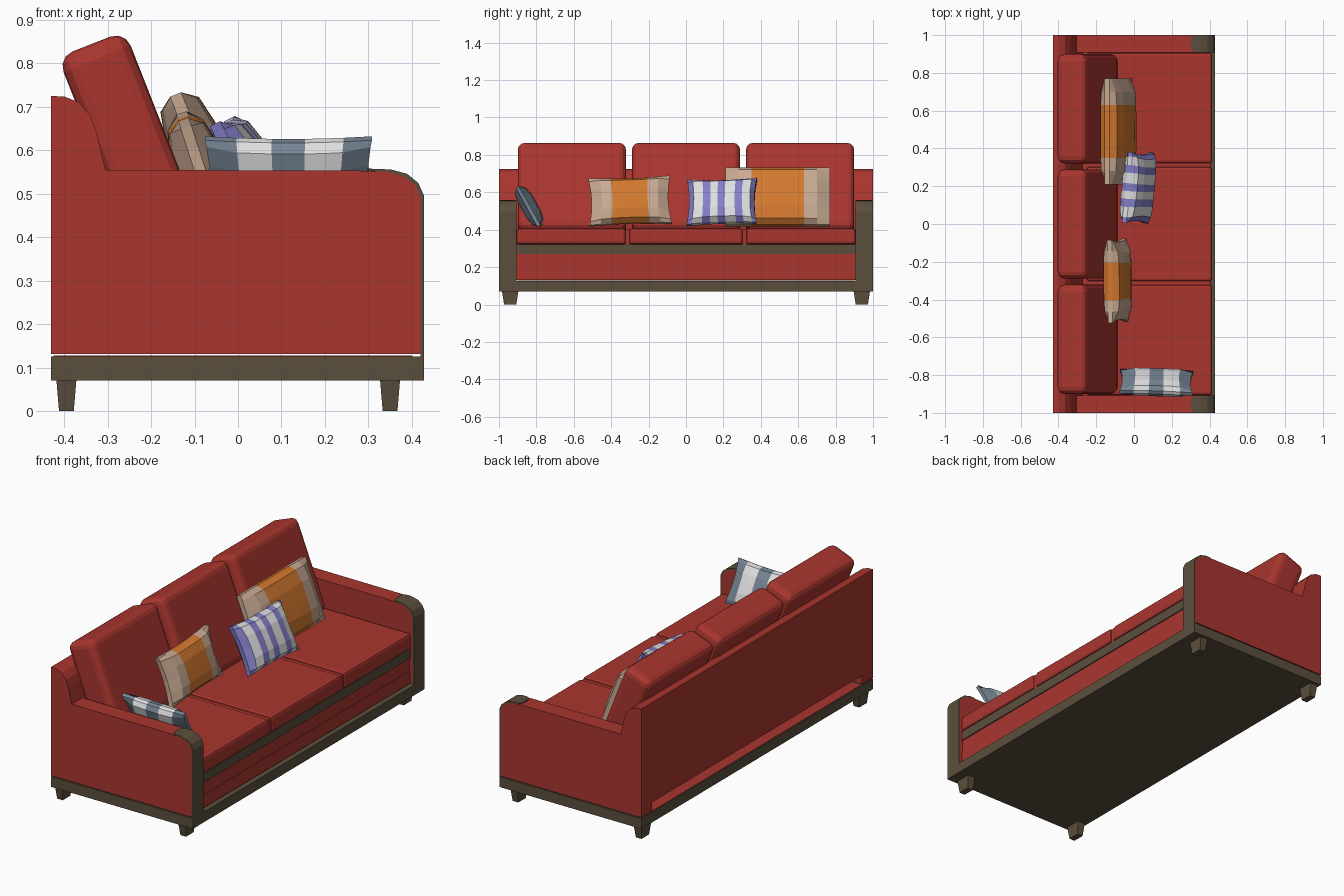
import bpy, bmesh, math
from mathutils import Vector

if "Cube" in bpy.data.objects:
    bpy.data.objects.remove(bpy.data.objects["Cube"])

def mat(name, r, g, b):
    m = bpy.data.materials.new(name)
    m.diffuse_color = (r, g, b, 1)
    m.use_nodes = True
    m.node_tree.nodes["Principled BSDF"].inputs["Base Color"].default_value = m.diffuse_color
    return m

RED = mat("red fabric", .40, .036, .028)
BROWN = mat("brown wood", .105, .078, .047)
BEIGE = mat("beige fabric", .58, .40, .29)
ORANGE = mat("orange fabric", .65, .19, .028)
WHITE = mat("white fabric", .74, .74, .74)
PURPLE = mat("purple fabric", .23, .21, .58)
GREY = mat("blue grey fabric", .18, .23, .29)

def finish(bm, name, mats, loc=(0, 0, 0), rot=(0, 0, 0)):
    bmesh.ops.recalc_face_normals(bm, faces=bm.faces)
    me = bpy.data.meshes.new(name)
    bm.to_mesh(me)
    bm.free()
    for m in mats:
        me.materials.append(m)
    ob = bpy.data.objects.new(name, me)
    ob.location = loc
    ob.rotation_euler = [math.radians(a) for a in rot]
    bpy.context.collection.objects.link(ob)
    return ob

def box(name, lo, hi, m, bevel=0, seg=2, rot=(0, 0, 0)):
    lo, hi = Vector(lo), Vector(hi)
    bm = bmesh.new()
    bmesh.ops.create_cube(bm, size=1)
    bmesh.ops.scale(bm, vec=hi - lo, verts=bm.verts)
    if bevel:
        bmesh.ops.bevel(bm, geom=bm.edges[:], offset=bevel, segments=seg, profile=.5, affect='EDGES')
    return finish(bm, name, [m], (lo + hi) / 2, rot)

def prism(name, pts, y0, y1, m, round_end=None):
    bm = bmesh.new()
    a = [bm.verts.new((x, y0, z)) for x, z in pts]
    b = [bm.verts.new((x, y1, z)) for x, z in pts]
    bm.faces.new(a)
    bm.faces.new(b[::-1])
    for i in range(len(pts)):
        j = (i + 1) % len(pts)
        bm.faces.new((a[i], b[i], b[j], a[j]))
    if round_end:  # round the two upright edges at the rear end
        es = [e for e in bm.edges if all(v.co.x < round_end for v in e.verts)
              and abs(e.verts[0].co.y - e.verts[1].co.y) < 1e-5]
        bmesh.ops.bevel(bm, geom=es, offset=.03, segments=3, profile=.5, affect='EDGES')
    return finish(bm, name, [m])

def pillow(name, w, h, t, stripes, mats, pinch, loc, rot):
    """stripes: (end position in -1..1, material index) from one side to the other"""
    us, cols, prev = [-1.0], [], -1.0
    for end, c in stripes:
        n = max(1, round((end - prev) / .3))
        for k in range(n):
            us.append(prev + (end - prev) * (k + 1) / n)
            cols.append(c)
        prev = end
    vs = [-1, -.85, -.45, 0, .45, .85, 1]
    bm = bmesh.new()
    grid = {}
    for s in (-1, 1):
        for i, u in enumerate(us):
            for j, v in enumerate(vs):
                d = t / 2 * (.22 + .78 * ((1 - u ** 4) * (1 - v ** 4)) ** .5)
                y = u * w / 2 * (1 - pinch * (1 - v * v))
                z = v * h / 2 * (1 - pinch * (1 - u * u))
                grid[s, i, j] = bm.verts.new((s * d, y, z))
    def quad(keys, c):
        bm.faces.new([grid[k] for k in keys]).material_index = c
    nu, nv = len(us) - 1, len(vs) - 1
    for i in range(nu):
        for s in (-1, 1):
            for j in range(nv):
                quad([(s, i, j), (s, i + 1, j), (s, i + 1, j + 1), (s, i, j + 1)], cols[i])
        for j in (0, nv):
            quad([(-1, i, j), (-1, i + 1, j), (1, i + 1, j), (1, i, j)], cols[i])
    for i in (0, nu):
        for j in range(nv):
            quad([(-1, i, j), (-1, i, j + 1), (1, i, j + 1), (1, i, j)], cols[min(i, nu - 1)])
    return finish(bm, name, mats, loc, rot)

# Base frame with a red lining on top
box("base_frame", (-.43, -1, .07), (.428, 1, .126), BROWN)
box("base_lining", (-.425, -.9, .126), (.40, .9, .128), RED)

# Tapered legs
for x in (-.395, .35):
    for y in (-.94, .94):
        bm = bmesh.new()
        bmesh.ops.create_cube(bm, size=1)
        for v in bm.verts:
            k = 1 if v.co.z > 0 else .74
            v.co = (v.co.x * .046 * k, v.co.y * .088 * k, (v.co.z + .5) * .072)
        finish(bm, "leg", [BROWN], (x, y, 0))

# Arms with the rounded back profile, and their front trim
back_curve = [(-.305, .555), (-.325, .64), (-.34, .68), (-.365, .71), (-.40, .724), (-.43, .725)]
arm_curve = [(.42, .495), (.408, .52), (.385, .538), (.35, .549), (.30, .553)]
trim_outer = [(.30, .558), (.352, .556), (.389, .546), (.415, .525), (.428, .496), (.428, .126)]
for s in (-1, 1):
    y0, y1 = sorted((s * .907, s * 1.0))
    prism("arm", [(-.43, .131), (.42, .131)] + arm_curve + back_curve, y0, y1, RED)
    prism("arm_trim", trim_outer + [(.42, .126)] + arm_curve, y0, y1, BROWN, .305)

# Back rest, open along its lower rear edge
prism("back_rest", [(-.43, .18), (-.33, .18), (-.33, .131), (-.27, .131)] + [(-.27, .5)] + back_curve,
      -.907, .907, RED)

# Seat body, front panels and rail
box("seat_body", (-.28, -.907, .131), (.392, .907, .395), RED)
box("front_panel_upper", (.38, -.907, .2), (.402, .907, .27), RED)
box("front_panel_lower", (.38, -.907, .131), (.406, .907, .2), RED)
box("front_rail", (.38, -.907, .27), (.408, .907, .322), BROWN)

# Seat and back cushions
for i, y in enumerate((-.61, 0, .61)):
    lo, hi = ((-.907, -.322), (-.304, .304), (.322, .907))[i]
    box("seat_cushion", (-.25, lo, .322), (.414, hi, .408), RED, .014)
    box("back_cushion", (-.329, y - .289, .362), (-.163, y + .289, .862), RED, .036, 3, (0, -21.5, 0))
for y in (-.313, .313):
    box("seat_seam", (-.25, y - .011, .322), (.406, y + .011, .4), RED)

# Throw pillows
pillow("large_orange_pillow", .56, .33, .125, [(-.5, 0), (.5, 1), (1, 0)], [BEIGE, ORANGE], .0,
       (-.083, .49, .575), (0, -21.5, 0))
pillow("small_orange_pillow", .44, .265, .115, [(-.46, 0), (.46, 1), (1, 0)], [BEIGE, ORANGE], .07,
       (-.087, -.3, .553), (2, -18, 0))
pillow("purple_striped_pillow", .375, .265, .12,
       [(-.84, 0), (-.55, 1), (-.32, 0), (-.1, 1), (.12, 0), (.42, 1), (.64, 0), (.88, 1), (1, 0)],
       [PURPLE, WHITE], .07, (.022, .192, .548), (2, -26, -6))
pillow("grey_striped_pillow", .385, .235, .085, [(-.66, 0), (-.2, 1), (.2, 0), (.62, 1), (1, 0)],
       [GREY, WHITE], .06, (.118, -.838, .525), (0, -29, 88))
